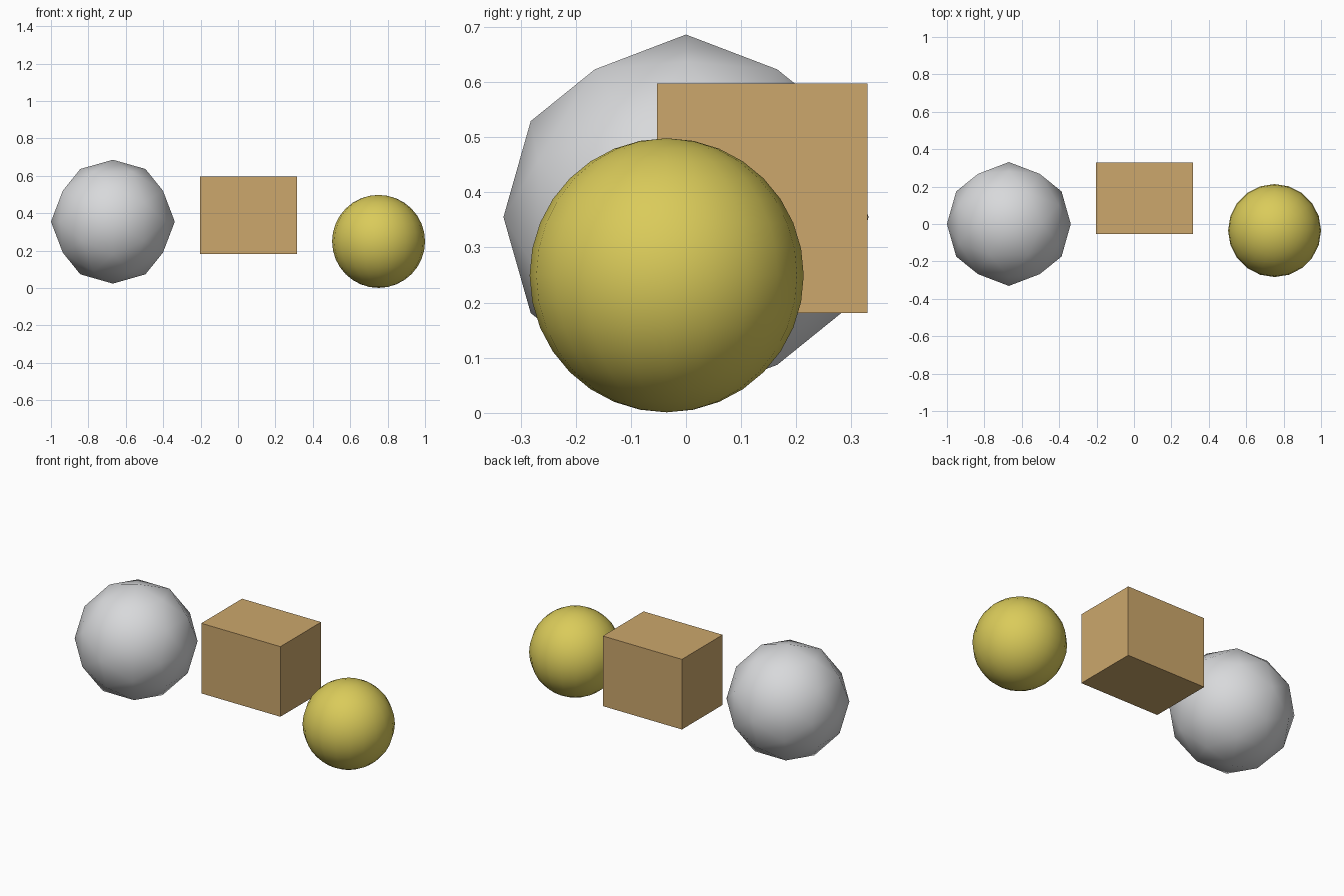
import bpy
import math

if "Cube" in bpy.data.objects:
    bpy.data.objects.remove(bpy.data.objects["Cube"])


def srgb(r, g, b):
    """8-bit display colour to linear RGBA."""
    def lin(c):
        c /= 255
        return c / 12.92 if c <= 0.04045 else ((c + 0.055) / 1.055) ** 2.4
    return (lin(r), lin(g), lin(b), 1.0)


def material(name, rgb):
    m = bpy.data.materials.new(name)
    m.diffuse_color = srgb(*rgb)
    m.use_nodes = True
    m.node_tree.nodes["Principled BSDF"].inputs["Base Color"].default_value = m.diffuse_color
    return m


def finish(name, mat, smooth):
    ob = bpy.context.object
    ob.name = ob.data.name = name
    ob.data.materials.append(mat)
    if smooth:
        bpy.ops.object.shade_smooth()
    return ob


grey = material("light_grey", (216, 217, 219))
tan = material("tan", (204, 167, 108))
yellow = material("yellow", (218, 203, 90))

# Left: coarse icosphere, tipped so that edge midpoints lie on the axes
bpy.ops.mesh.primitive_ico_sphere_add(
    subdivisions=2, radius=0.331, location=(-0.669, 0, 0.355),
    rotation=(0, -math.atan2(1, (1 + math.sqrt(5)) / 2), 0))
finish("grey_ball", grey, True)

# Middle: plain box
bpy.ops.mesh.primitive_cube_add(size=1, location=(0.056, 0.138, 0.3895))
box = finish("tan_box", tan, False)
box.scale = (0.519, 0.382, 0.416)

# Right: finer ball resting on the ground
bpy.ops.mesh.primitive_uv_sphere_add(
    segments=20, ring_count=16, radius=0.2485, location=(0.7515, -0.035, 0.2495))
finish("yellow_ball", yellow, True)
